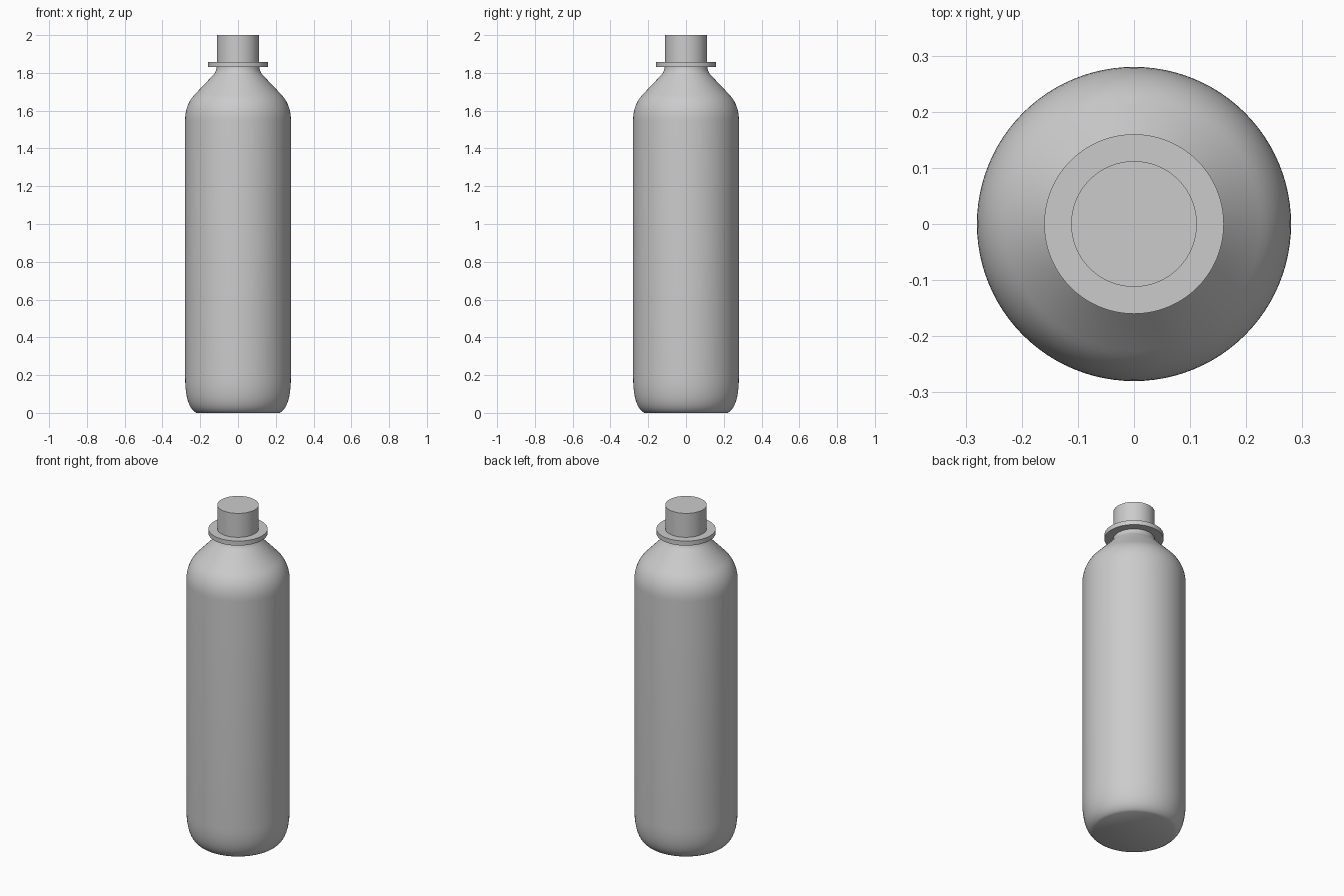
import bpy, bmesh, math
from mathutils import Matrix, Vector

cube = bpy.data.objects.get("Cube")
if cube:
    bpy.data.objects.remove(cube, do_unlink=True)

SEGMENTS = 96

grey = bpy.data.materials.new("plain_grey")
grey.use_nodes = True
grey.diffuse_color = (0.6, 0.6, 0.6, 1)
grey.node_tree.nodes["Principled BSDF"].inputs["Base Color"].default_value = grey.diffuse_color


def bezier(p0, p1, p2, steps=10):
    """Points along a quadratic curve, used to round the profile corners."""
    a, b, c = Vector(p0), Vector(p1), Vector(p2)
    ts = [i / steps for i in range(steps + 1)]
    return [tuple(a * (1 - t) ** 2 + b * 2 * t * (1 - t) + c * t * t) for t in ts]


def lathe(name, profile):
    """Spin (radius, height) points around z into a closed, smooth solid."""
    bm = bmesh.new()
    points = [(0, profile[0][1])] + profile + [(0, profile[-1][1])]
    verts = [bm.verts.new((r, 0, z)) for r, z in points]
    edges = [bm.edges.new(pair) for pair in zip(verts, verts[1:])]
    bmesh.ops.spin(bm, geom=verts + edges, axis=(0, 0, 1), cent=(0, 0, 0),
                   angle=math.tau, steps=SEGMENTS, use_merge=True)
    bmesh.ops.remove_doubles(bm, verts=bm.verts, dist=0.00001)
    bmesh.ops.recalc_face_normals(bm, faces=bm.faces)
    mesh = bpy.data.meshes.new(name)
    bm.to_mesh(mesh)
    bm.free()
    mesh.materials.append(grey)
    obj = bpy.data.objects.new(name, mesh)
    bpy.context.collection.objects.link(obj)
    bpy.ops.object.select_all(action='DESELECT')
    obj.select_set(True)
    bpy.context.view_layer.objects.active = obj
    bpy.ops.object.shade_smooth_by_angle(angle=math.radians(35))
    return obj


# Bottle: flat foot, rounded base, straight wall, sloped shoulder, short neck
base = bezier((0.22, 0), (0.28, 0.03), (0.28, 0.19))
shoulder = bezier((0.28, 1.55), (0.28, 1.635), (0.225, 1.69))
neck = bezier((0.13, 1.79), (0.112, 1.81), (0.112, 1.84), 6)
lathe("bottle_body", base + shoulder + neck)

# Collar ring under the cap
lathe("neck_collar", [(0.16, 1.83), (0.16, 1.857)])

# Plain cylindrical cap
lathe("cap", [(0.112, 1.85), (0.112, 2.0)])
